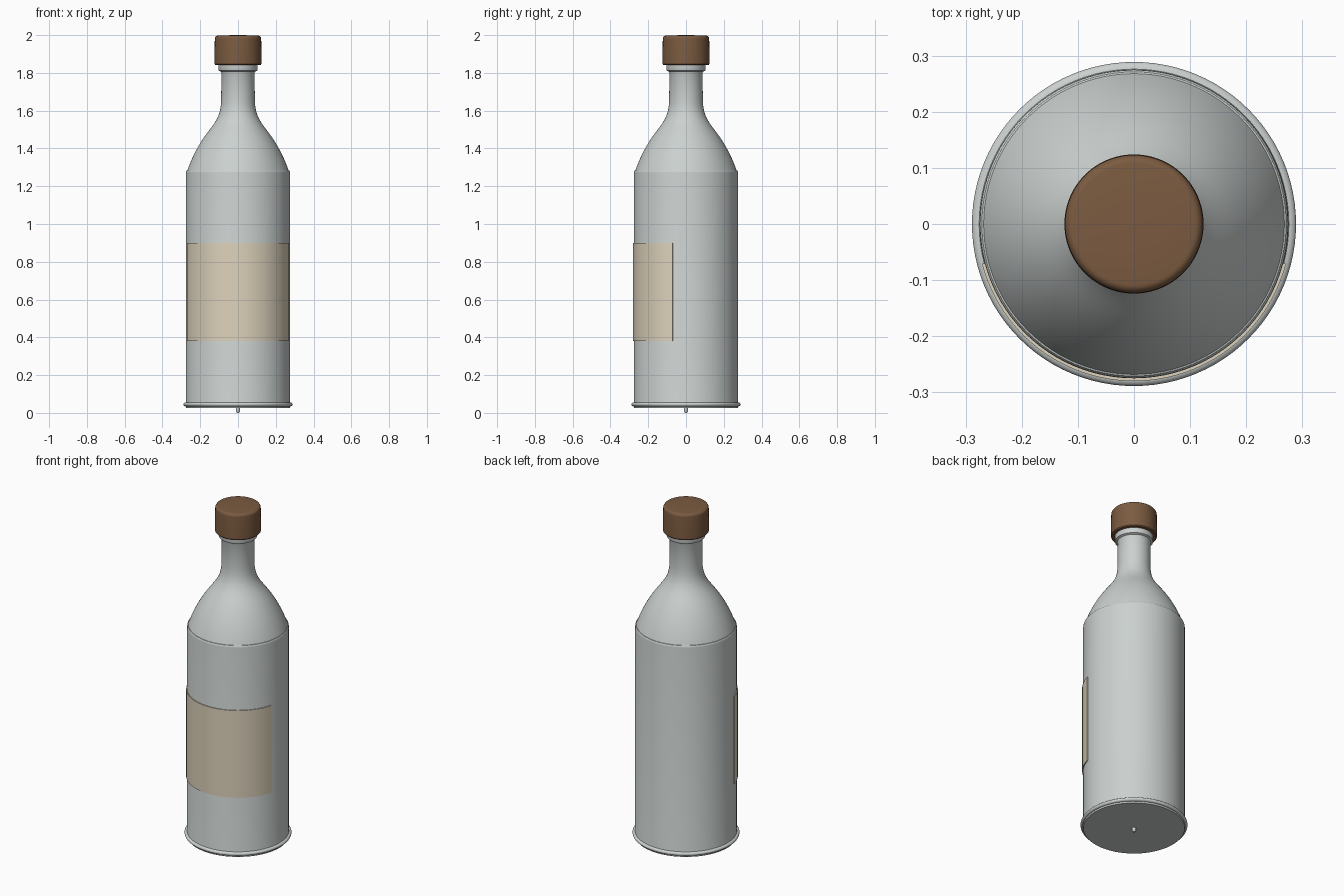
import bpy, bmesh, math

if "Cube" in bpy.data.objects:
    bpy.data.objects.remove(bpy.data.objects["Cube"])

SEGMENTS = 96


def material(name, color):
    mat = bpy.data.materials.new(name)
    mat.diffuse_color = (*color, 1.0)
    mat.use_nodes = True
    mat.node_tree.nodes["Principled BSDF"].inputs["Base Color"].default_value = mat.diffuse_color
    return mat


def make_object(name, bm, mat, angle=30):
    bmesh.ops.recalc_face_normals(bm, faces=bm.faces)
    mesh = bpy.data.meshes.new(name)
    bm.to_mesh(mesh)
    bm.free()
    mesh.materials.append(mat)
    obj = bpy.data.objects.new(name, mesh)
    bpy.context.collection.objects.link(obj)
    bpy.ops.object.select_all(action='DESELECT')
    obj.select_set(True)
    bpy.context.view_layer.objects.active = obj
    bpy.ops.object.shade_smooth_by_angle(angle=math.radians(angle))
    return obj


def lathe(name, profile, mat):
    """Spin a (radius, height) profile around z; ends on the axis are closed."""
    bm = bmesh.new()
    verts = [bm.verts.new((r, 0, z)) for r, z in profile]
    edges = [bm.edges.new(pair) for pair in zip(verts, verts[1:])]
    bmesh.ops.spin(bm, geom=verts + edges, cent=(0, 0, 0), axis=(0, 0, 1),
                   angle=math.tau, steps=SEGMENTS, use_duplicate=False)
    bmesh.ops.remove_doubles(bm, verts=bm.verts, dist=0.0001)
    return make_object(name, bm, mat)


def bezier(p0, p1, p2, p3, steps):
    points = []
    for i in range(steps + 1):
        t = i / steps
        w = ((1 - t) ** 3, 3 * t * (1 - t) ** 2, 3 * t * t * (1 - t), t ** 3)
        points.append(tuple(sum(k * p[a] for k, p in zip(w, (p0, p1, p2, p3)))
                            for a in range(2)))
    return points


glass = material("pale_grey_glass", (0.60, 0.64, 0.63))
brown = material("brown_stopper", (0.20, 0.105, 0.052))
cream = material("cream_paper", (0.73, 0.65, 0.50))

# Bottle: base rim, straight body, curved shoulder, neck and lip
rim = [(0.276 + 0.013 * math.cos(a), 0.045 + 0.011 * math.sin(a))
       for a in (math.radians(d) for d in range(-90, 91, 20))]
shoulder = (bezier((0.268, 1.284), (0.245, 1.35), (0.21, 1.42), (0.165, 1.48), 10)
            + bezier((0.165, 1.48), (0.12, 1.54), (0.09, 1.57), (0.089, 1.66), 12)[1:])
lathe("bottle", [(0, 0.025), (0.274, 0.025), (0.276, 0.028)] + rim
      + [(0.275, 0.06), (0.275, 1.272), (0.274, 1.279), (0.271, 1.283)]
      + shoulder
      + [(0.088, 1.80), (0.091, 1.807), (0.102, 1.812), (0.104, 1.818),
         (0.104, 1.85), (0, 1.85)], glass)

# Small moulding nub below the base
lathe("base_nub", [(0, 0), (0.006, 0.002), (0.010, 0.008), (0.011, 0.014),
                   (0.011, 0.026)], glass)

# Stopper with a softly rounded top edge
top_edge = [(0.108 + 0.015 * math.cos(a), 1.980 + 0.017 * math.sin(a))
            for a in (math.radians(d) for d in range(0, 91, 15))]
lathe("stopper", [(0, 1.842), (0.120, 1.842), (0.124, 1.847)]
      + top_edge + [(0.06, 1.999), (0, 2.0)], brown)

# Paper label wrapped around the front
bm = bmesh.new()
half = math.radians(75.3)
previous = None
for i in range(49):
    a = half * (i / 24 - 1)
    ring = [bm.verts.new((r * math.sin(a), -r * math.cos(a), z))
            for r, z in ((0.274, 0.38), (0.280, 0.38), (0.280, 0.90), (0.274, 0.90))]
    if previous:
        for j in range(4):
            k = (j + 1) % 4
            bm.faces.new((previous[j], previous[k], ring[k], ring[j]))
    else:
        bm.faces.new(ring)
    previous = ring
bm.faces.new(previous)
make_object("label", bm, cream)
